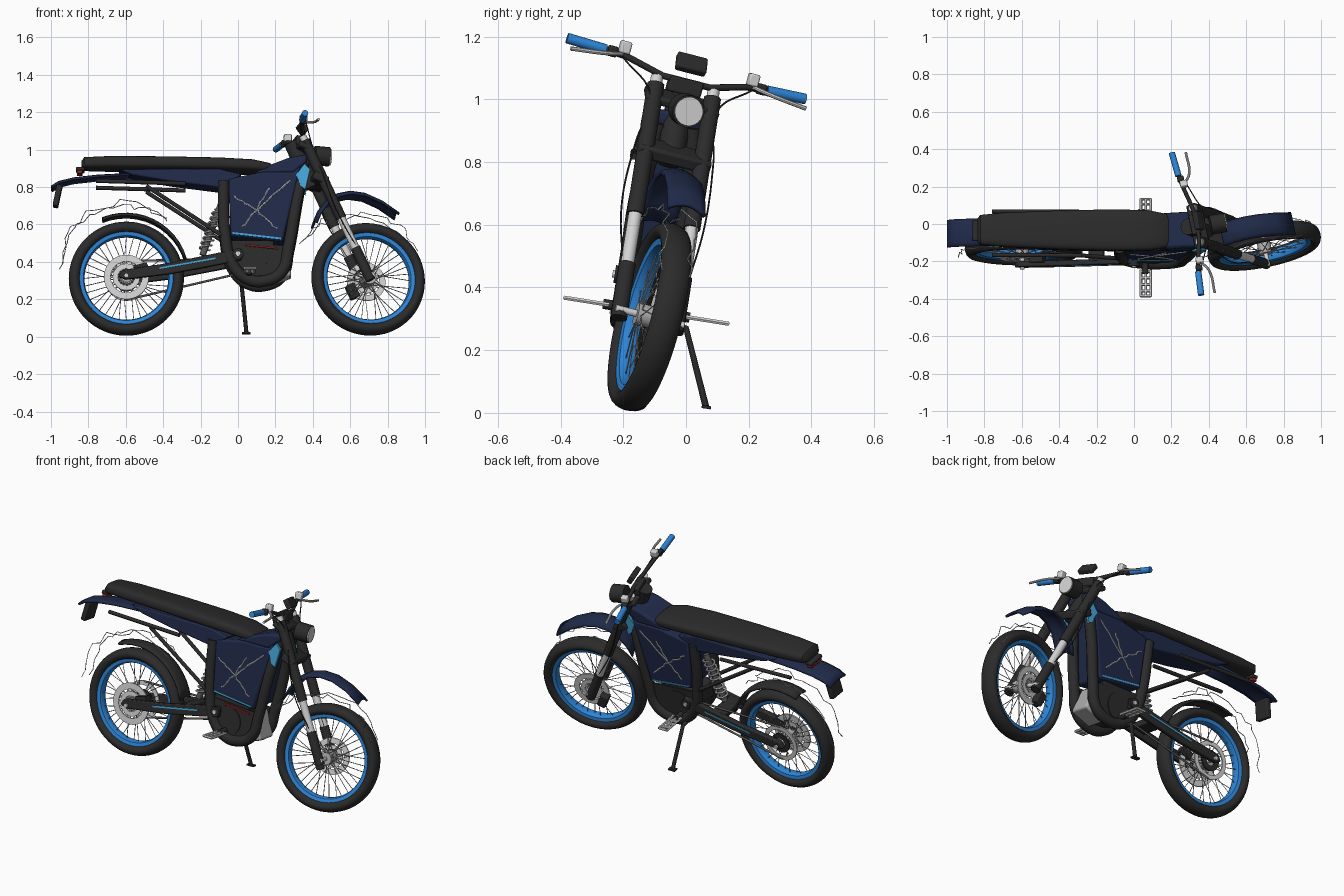
import bpy, bmesh, random
from math import radians, sin, cos, pi
from mathutils import Matrix, Vector

random.seed(4)
old = bpy.data.objects.get("Cube")
if old:
    bpy.data.objects.remove(old)


def material(name, *rgb):
    m = bpy.data.materials.new(name)
    m.use_nodes = True
    m.diffuse_color = (*rgb, 1)
    m.node_tree.nodes["Principled BSDF"].inputs["Base Color"].default_value = (*rgb, 1)
    return m


BLACK = material("black", .024, .024, .024)
STEEL = material("dark steel", .1, .1, .1)
GREY = material("grey", .42, .42, .42)
NAVY = material("navy", .014, .023, .065)
BLUE = material("blue", .026, .235, .68)
CYAN = material("cyan", .06, .38, .7)
SILVER = material("silver", .65, .65, .65)
RED = material("red", .35, .02, .02)

# Leaning frame, and the steered front end turned about the raked head axis
FRAME = Matrix.Translation((0, -.178, 0)) @ Matrix.Rotation(radians(-9), 4, 'X')
PIVOT = Vector((.31, 0, 1.0))
STEER = (FRAME @ Matrix.Translation(PIVOT)
         @ Matrix.Rotation(radians(12.5), 4, Vector((-.4226, 0, .906))) @ Matrix.Translation(-PIVOT))
SIDES = (("left", 1), ("right", -1))


def add(name, me, mat, M, bevel=0):
    me.materials.clear()
    me.materials.append(mat)
    me.shade_smooth()
    me.set_sharp_from_angle(angle=radians(40))
    ob = bpy.data.objects.new(name, me)
    bpy.context.collection.objects.link(ob)
    ob.matrix_world = M
    if bevel:
        b = ob.modifiers.new("bevel", 'BEVEL')
        b.width, b.segments = bevel, 2
    return ob


def from_bm(name, bm, mat, M, bevel=0):
    bmesh.ops.recalc_face_normals(bm, faces=bm.faces)
    me = bpy.data.meshes.new(name)
    bm.to_mesh(me)
    bm.free()
    return add(name, me, mat, M, bevel)


def tubes(name, lines, r, mat, M=FRAME, res=3, smooth=False):
    cu = bpy.data.curves.new(name, 'CURVE')
    cu.dimensions, cu.bevel_depth, cu.bevel_resolution = '3D', r, res
    cu.use_fill_caps, cu.resolution_u = True, 6
    for pts in lines:
        sp = cu.splines.new('BEZIER' if smooth else 'POLY')
        ps = sp.bezier_points if smooth else sp.points
        ps.add(len(pts) - 1)
        for p, co in zip(ps, pts):
            if smooth:
                p.co, p.handle_left_type, p.handle_right_type = co, 'AUTO', 'AUTO'
            else:
                p.co = (*co, 1)
    tmp = bpy.data.objects.new(name + " path", cu)
    me = bpy.data.meshes.new_from_object(tmp)
    bpy.data.objects.remove(tmp)
    return add(name, me, mat, M)


def plate(name, pts, y0, y1, mat, M=FRAME, bevel=0):
    bm = bmesh.new()
    f = bm.faces.new([bm.verts.new((x, y0, z)) for x, z in pts])
    ext = bmesh.ops.extrude_face_region(bm, geom=[f])["geom"]
    bmesh.ops.translate(bm, vec=(0, y1 - y0, 0), verts=[v for v in ext if isinstance(v, bmesh.types.BMVert)])
    return from_bm(name, bm, mat, M, bevel)


def box(name, c, size, mat, M=FRAME, tilt=0, bevel=.006):
    bm = bmesh.new()
    bmesh.ops.create_cube(bm, size=1, matrix=Matrix.Translation(c)
                          @ Matrix.Rotation(radians(tilt), 4, 'Y') @ Matrix.Diagonal((*size, 1)))
    return from_bm(name, bm, mat, M, bevel)


def grid(name, rows, mat, M=FRAME, around=False, ends=False, loop=False):
    # Skin rows of points, optionally closing the rows, the ends or the whole loop
    bm = bmesh.new()
    vs = [[bm.verts.new(p) for p in row] for row in rows]
    n = len(rows[0])
    for a, b in zip(vs, vs[1:] + vs[:1] if loop else vs[1:]):
        for i in range(n if around else n - 1):
            j = (i + 1) % n
            bm.faces.new((a[i], a[j], b[j], b[i]))
    if ends:
        bm.faces.new(vs[0])
        bm.faces.new(vs[-1])
    return from_bm(name, bm, mat, M)


def ring(name, c, profile, mat, M, n=64):
    # Closed (radius, y) profile spun about the wheel axis
    rows = [[(c[0] + r * cos(t), c[1] + y, c[2] + r * sin(t)) for r, y in profile]
            for t in (2 * pi * i / n for i in range(n))]
    grid(name, rows, mat, M, around=True, loop=True)


def flat_ring(name, c, r0, r1, y, t, mat, M):
    ring(name, c, [(r0, y - t), (r1, y - t), (r1, y + t), (r0, y + t)], mat, M)


def guard(name, path, hw, crown, mat, M=FRAME):
    rows = [[(x, hw * s, z - crown * s * s) for s in (-1, -.7, -.3, 0, .3, .7, 1)] for x, z in path]
    ob = grid(name, rows, mat, M)
    ob.modifiers.new("thickness", 'SOLIDIFY').thickness = .012


def jagged(pts, jitter, steps=4, side=1):
    out = []
    for a, b in zip(pts, pts[1:]):
        for i in range(steps):
            p = Vector(a).lerp(Vector(b), i / steps)
            out.append(p + Vector([random.uniform(-jitter, jitter) * k for k in (1, side, 1)]))
    return out + [Vector(pts[-1])]


# Wheels
def wheel(name, c, M, disc_y, disc_r):
    tyre = [(.2755 + .0325 * cos(t), .05 * sin(t)) for t in (2 * pi * i / 20 for i in range(20))]
    ring(name + "_tyre", c, tyre, BLACK, M)
    ring(name + "_rim", c, [(.253, -.031), (.23, -.026), (.224, -.012), (.224, .012), (.23, .026), (.253, .031)],
         BLUE, M)
    lines = []
    for i in range(36):
        s, t = (1 if i % 2 else -1), 2 * pi * i / 36
        u = t + .5 * (1 if i % 4 < 2 else -1)
        lines.append([(c[0] + .035 * cos(u), .035 * s, c[2] + .035 * sin(u)),
                      (c[0] + .228 * cos(t), .006 * s, c[2] + .228 * sin(t))])
    tubes(name + "_spokes", lines, .0021, GREY, M, 0)
    tubes(name + "_hub", [[(c[0], -.045, c[2]), (c[0], .045, c[2])]], .036, GREY, M, 6)
    tubes(name + "_axle", [[(c[0], -.115, c[2]), (c[0], .115, c[2])]], .012, SILVER, M)
    # Drilled brake disc
    flat_ring(name + "_disc", c, disc_r * .7, disc_r, disc_y, .004, SILVER, M)
    flat_ring(name + "_disc_band", c, disc_r * .38, disc_r * .6, disc_y, .004, SILVER, M)
    arms = [[(c[0] + r * cos(t + r * 5), disc_y, c[2] + r * sin(t + r * 5)) for r in (.025, disc_r * .5, disc_r * .75)]
            for t in (i * pi / 8 for i in range(16))]
    tubes(name + "_disc_arms", arms, .004, SILVER, M, 1)


REAR, FRONT = (-.597, 0, .314), (.697, 0, .313)
wheel("rear_wheel", REAR, FRAME, -.055, .12)
wheel("front_wheel", FRONT, STEER, .055, .105)
flat_ring("rear_sprocket", REAR, .085, .11, .06, .004, SILVER, FRAME)
flat_ring("rear_sprocket_centre", REAR, .03, .06, .06, .004, BLACK, FRAME)
tubes("chain", [[(-.6, .06, .42), (0, .06, .43)], [(-.6, .06, .208), (0, .06, .35)]], .006, STEEL)

# Seat
seat = [(-.838, .928, .062, .016), (-.822, .934, .08, .032), (-.7, .935, .092, .036), (-.4, .932, .105, .037),
        (-.1, .925, .112, .037), (.08, .917, .108, .035), (.17, .905, .092, .028), (.208, .895, .06, .012)]


def blob(v):
    return abs(v) ** .6 * (1 if v > 0 else -1)


grid("seat", [[(x, w * blob(cos(t)), z + h * blob(sin(t))) for t in (2 * pi * (i + .5) / 24 for i in range(24))]
              for x, z, w, h in seat], BLACK, around=True, ends=True)

# Tail, rear light and plate holder
guard("tail_fender", [(-1, .815), (-.96, .84), (-.88, .86), (-.75, .875), (-.55, .885)], .075, .012, NAVY)
plate("tail_side_panels", [(-.64, .892), (-.1, .895), (.02, .865), (-.08, .79), (-.35, .825), (-.56, .86)],
      -.095, .095, NAVY, bevel=.008)
box("tail_light", (-.847, 0, .885), (.03, .1, .018), RED, bevel=.003)
box("tail_light_hood", (-.843, 0, .902), (.045, .11, .02), BLACK)
box("plate_holder", (-.965, 0, .76), (.03, .1, .115), BLACK, tilt=12)

# Battery body, covers and trim
plate("battery_body", [(-.05, .84), (.14, .88), (.3, .88), (.335, .92), (.24, .5), (-.04, .53)],
      -.1, .1, NAVY, bevel=.012)
plate("top_cover", [(.08, .87), (.3, .87), (.37, .93), (.37, .975), (.27, .955), (.18, .92)],
      -.097, .097, NAVY, bevel=.015)
plate("red_trim", [(.04, .487), (.21, .468), (.21, .46), (.04, .479)], -.092, -.08, RED)
for side, s in SIDES:
    y = .1 * s
    plate(side + "_head_panel", [(.31, .86), (.355, .92), (.385, .89), (.36, .78), (.335, .8)],
          y * .9, y * 1.05, CYAN)
    plate(side + "_body_stripe", [(-.03, .55), (.23, .52), (.23, .51), (-.03, .54)], y, y + .004 * s, CYAN)
    mid = (.1, y * 1.02, .67)
    tubes(side + "_lightning_lines", [jagged([mid, (x, y * 1.02, z)], .006, 6, 0)
          for x, z in ((-.02, .745), (.17, .79), (.28, .83), (.02, .58), (.21, .57))], .004, SILVER, res=1)

    # Main frame and subframe
    fy = .08 * s
    tubes(side + "_frame_spar", [[(.35, fy * .7, .93), (.31, fy, .7), (.27, fy, .47), (.235, fy, .34),
          (.15, fy, .29), (.05, fy, .3), (-.03, fy, .38), (-.07, fy, .55), (-.077, fy, .83)]],
          .031, BLACK, smooth=True)
    plate(side + "_motor_guard", [(-.04, .5), (.25, .48), (.22, .33), (.14, .3), (.04, .31), (-.03, .4)],
          .07 * s, .08 * s, BLACK)
    tubes(side + "_subframe", [[(-.76, .118 * s, .825), (-.28, .118 * s, .81)],
          [(-.49, .1 * s, .8), (-.08, .09 * s, .53)]], .011, BLACK)

    # Swingarm
    plate(side + "_swingarm", [(.02, .46), (-.1, .44), (-.36, .385), (-.62, .345), (-.64, .31),
          (-.6, .295), (-.36, .325), (-.1, .375), (.02, .4)], .075 * s, .105 * s, BLACK, bevel=.006)
    plate(side + "_swingarm_stripe", [(-.42, .358), (-.12, .412), (-.12, .403), (-.42, .349)],
          .105 * s, .108 * s, CYAN)
    tubes(side + "_pivot_plate", [[(0, .1 * s, .43), (0, .118 * s, .43)]], .03, BLACK)
    tubes(side + "_pivot_bolt", [[(0, .118 * s, .43), (0, .125 * s, .43)]], .013, SILVER)

    # Foot pegs, an open grate
    tubes(side + "_peg_mount", [[(.06, .07 * s, .33), (.06, .14 * s, .33)]], .017, BLACK)
    bars = [[(x, .12 * s, .33), (x, .265 * s, .33)] for x in (.037, .063, .09)]
    bars += [[(.035, k * s, .33), (.092, k * s, .33)] for k in (.13, .165, .2, .235, .262)]
    tubes(side + "_foot_peg", bars, .0075, SILVER, res=1)

# Motor, skid and brackets
tubes("motor", [[(.07, -.085, .39), (.07, .085, .39)]], .085, BLACK, res=8)
box("motor_cover", (.06, 0, .46), (.26, .15, .1), BLACK)
box("skid_box", (.195, 0, .375), (.14, .13, .16), GREY, tilt=-20, bevel=.012)
box("swingarm_bridge", (-.2, 0, .4), (.08, .17, .04), BLACK, tilt=-11)
plate("rear_caliper", [(-.56, .37), (-.49, .39), (-.47, .35), (-.54, .32)], -.085, -.045, BLACK)

# Shock with coil spring
a, b = Vector((-.19, 0, .44)), Vector((-.09, 0, .72))
tubes("shock_body", [[a, b]], .018, STEEL)
tubes("shock_spring", [[a.lerp(b, .1 + .8 * i / 96) + Vector((.03 * cos(i * .55), .03 * sin(i * .55), 0))
                        for i in range(97)]], .006, SILVER, res=1)

# Rear mudguard and kickstand
guard("rear_mudguard", [(-.6 + .338 * cos(t), .332 + .338 * sin(t))
                        for t in (radians(112 - 8 * i) for i in range(13))], .05, .012, BLACK)
tubes("kickstand", [[(.02, .09, .297), (.02, .134, .294), (.045, .235, .058)]], .011, BLACK)
box("kickstand_foot", (.045, .237, .056), (.045, .03, .01), BLACK, bevel=.002)


# Fork, given by height along the raked leg
def leg(z, y):
    return (.54 + (.61 - z) * .466, y, z)


for side, s in SIDES:
    y = .095 * s
    for part, z0, z1, r, m in (("upper", 1.04, .62, .028, BLACK), ("slider", .64, .44, .022, SILVER),
                               ("lower", .46, .285, .027, BLACK), ("cap", 1.065, 1.03, .02, SILVER)):
        tubes(side + "_fork_" + part, [[leg(z0, y), leg(z1, y)]], r, m, STEER, 5)
    # Grip, lever, control and hose
    tubes(side + "_grip", [[(.291, .27 * s, 1.108), (.281, .4 * s, 1.113)]], .017, BLUE, STEER, 4)
    tubes(side + "_lever", [[(.314, .22 * s, 1.108), (.349, .27 * s, 1.098), (.356, .395 * s, 1.083)]],
          .007, SILVER, STEER, 2, True)
    box(side + "_control", (.309, .215 * s, 1.13), (.04, .035, .04), SILVER, STEER)
    box(side + "_switch", (.299, .25 * s, 1.108), (.035, .03, .035), BLACK, STEER)
    tubes(side + "_hose", [[(.324, .22 * s, 1.1), (.38, .11 * s, 1.0), (.43, .13 * s, .85),
          (.5, .14 * s, .65), (.62, .11 * s, .45)]], .003, BLACK, STEER, 1, True)
tubes("head_tube", [[(.29, 0, 1.05), (.4, 0, .81)]], .045, BLACK, STEER, 5)
for name, z, h in (("upper_clamp", 1.01, .03), ("lower_clamp", .84, .045)):
    x = leg(z, 0)[0]
    box(name, (x - .01, 0, z - .005), (.085, .245, h), BLACK, STEER, 25, .01)
half = [(.334, 0, 1.072), (.334, .08, 1.072), (.304, .2, 1.103), (.291, .27, 1.108), (.282, .385, 1.113)]
tubes("handlebar", [[(x, -y, z) for x, y, z in half[:0:-1]] + half], .011, BLACK, STEER)
box("bar_clamp", (.327, 0, 1.055), (.05, .11, .05), BLACK, STEER)
box("display", (.345, 0, 1.13), (.03, .1, .058), BLACK, STEER, -35)
tubes("headlight_housing", [[(.41, 0, .985), (.49, 0, .98)]], .052, BLACK, STEER, 8)
tubes("headlight_lens", [[(.48, 0, .98), (.497, 0, .98)]], .046, SILVER, STEER, 8)
guard("front_fender", [(.4, .62), (.425, .68), (.47, .74), (.53, .778), (.6, .795), (.68, .787), (.77, .75),
                       (.86, .69)], .064, .022, NAVY, STEER)
box("front_caliper", (.625, .07, .26), (.05, .05, .08), BLACK, STEER, -25)

# Thin sparks trailing round both wheels
rear_arc = [(-.95, 0, .36), (-.91, 0, .55), (-.8, 0, .65), (-.62, 0, .71), (-.48, 0, .68), (-.38, 0, .62)]
front_arc = [(.34, 0, .49), (.44, 0, .6), (.58, 0, .645), (.75, 0, .645), (.89, 0, .56), (.96, 0, .45)]
for name, arc, M in (("rear_sparks", rear_arc, FRAME), ("front_sparks", front_arc, STEER)):
    tubes(name, [jagged([(x, y, z + abs(y) * .3) for x, _, z in arc], .014) for y in (-.05, .04)],
          .0024, SILVER, M, 0)
